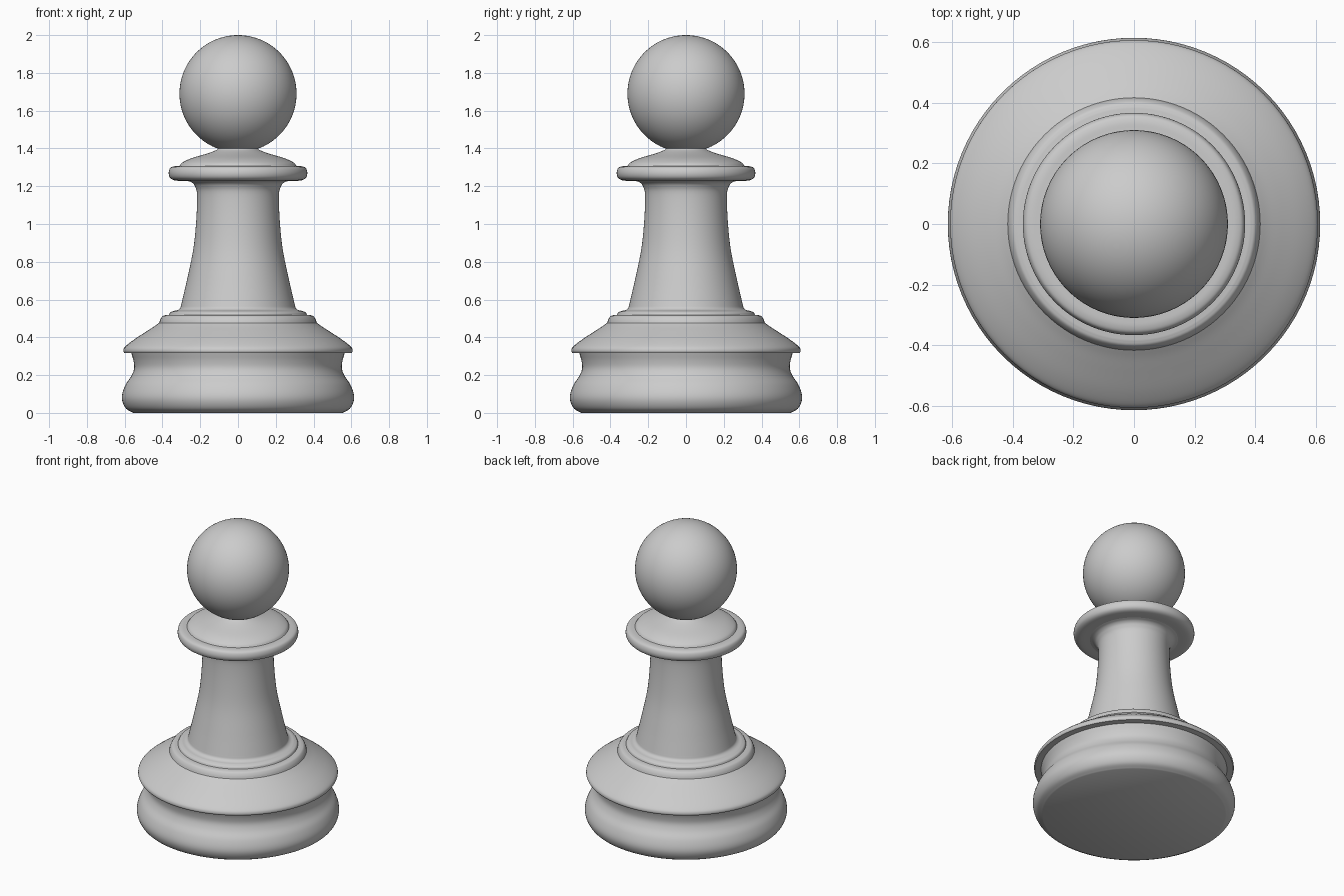
import bpy, bmesh, math
from mathutils import Vector

if "Cube" in bpy.data.objects:
    bpy.data.objects.remove(bpy.data.objects["Cube"])

grey = bpy.data.materials.new("light grey")
grey.diffuse_color = (0.6, 0.6, 0.6, 1)
grey.use_nodes = True
grey.node_tree.nodes["Principled BSDF"].inputs["Base Color"].default_value = grey.diffuse_color
SEG, SUB = 96, 5


def smooth_curve(pts):
    """Catmull-Rom curve through (radius, z) points."""
    p = [Vector(q) for q in pts]
    p = [2 * p[0] - p[1]] + p + [2 * p[-1] - p[-2]]
    out = []
    for i in range(1, len(p) - 2):
        a, b, c, d = p[i - 1:i + 3]
        for k in range(SUB):
            t = k / SUB
            out.append(0.5 * (2 * b + (c - a) * t + (2 * a - 5 * b + 4 * c - d) * t * t
                              + (3 * b - a - 3 * c + d) * t ** 3))
    return out + [p[-2]]


def finish(name, bm):
    me = bpy.data.meshes.new(name)
    bm.normal_update()
    bm.to_mesh(me)
    bm.free()
    me.materials.append(grey)
    ob = bpy.data.objects.new(name, me)
    bpy.context.collection.objects.link(ob)
    bpy.ops.object.select_all(action='DESELECT')
    ob.select_set(True)
    bpy.context.view_layer.objects.active = ob
    bpy.ops.object.shade_smooth_by_angle(angle=math.radians(35))


def lathe(name, *sections, cap=False):
    """Revolve smooth sections that meet at crisp corners."""
    prof = [p for s in sections for p in smooth_curve(s)]
    bm = bmesh.new()
    rings = [[bm.verts.new((r * math.cos(2 * math.pi * i / SEG),
                            r * math.sin(2 * math.pi * i / SEG), z))
              for i in range(SEG)] for r, z in prof]
    for lo, hi in zip(rings, rings[1:]):
        for i in range(SEG):
            j = (i + 1) % SEG
            bm.faces.new((lo[i], lo[j], hi[j], hi[i]))
    if cap:
        bm.faces.new(rings[0][::-1])
    bmesh.ops.remove_doubles(bm, verts=bm.verts, dist=1e-5)
    finish(name, bm)


# Rounded foot with flat underside and concave groove
lathe("base_foot",
      [(.555, 0), (.592, .022), (.612, .06), (.613, .1), (.595, .15), (.565, .195),
       (.55, .235), (.553, .275), (.565, .316)], cap=True)

# Flared skirt with two small steps on top
lathe("skirt",
      [(.565, .316), (.603, .318)],
      [(.603, .318), (.607, .33), (.598, .35), (.555, .385), (.49, .428), (.445, .457), (.417, .477)],
      [(.417, .477), (.411, .495), (.40, .511), (.385, .517)],
      [(.385, .517), (.365, .519)],
      [(.365, .519), (.358, .532), (.34, .54)],
      [(.34, .54), (.32, .544), (.306, .555), (.30, .575)])

# Tapering stem flaring under the collar
lathe("stem",
      [(.30, .575), (.27, .705), (.237, .865), (.221, 1.02), (.217, 1.155),
       (.228, 1.2), (.245, 1.22), (.268, 1.228)])

# Collar disc and its sloped top
lathe("collar",
      [(.268, 1.228), (.33, 1.23), (.358, 1.243), (.367, 1.268), (.36, 1.295), (.34, 1.305), (.31, 1.307)],
      [(.31, 1.307), (.295, 1.325), (.25, 1.347), (.17, 1.371), (.125, 1.387), (.105, 1.4), (.1, 1.425)])

# Ball head
bm = bmesh.new()
bmesh.ops.create_uvsphere(bm, u_segments=SEG, v_segments=48, radius=.31)
bmesh.ops.translate(bm, verts=bm.verts, vec=(0, 0, 1.69))
finish("head", bm)
